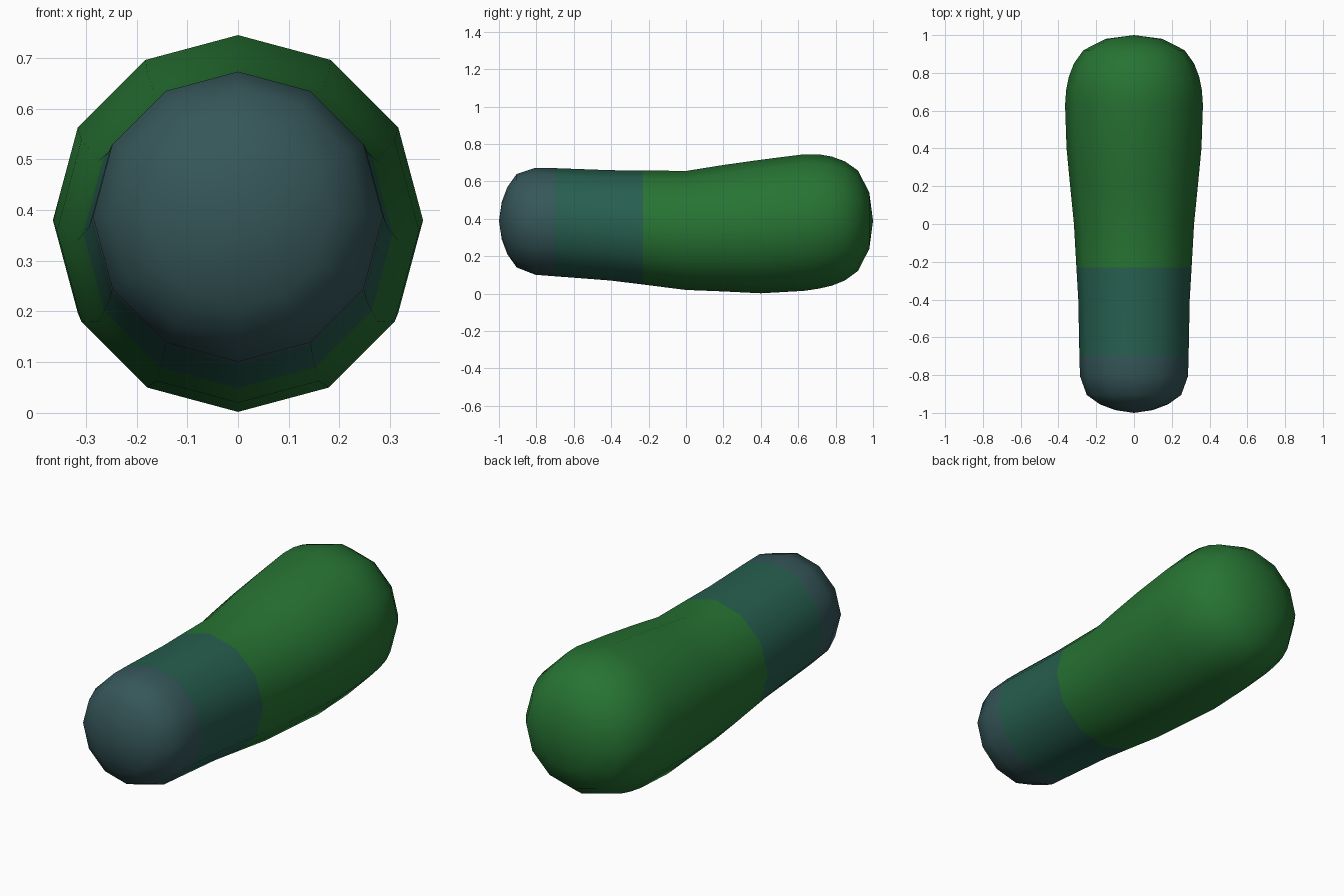
import bpy, bmesh, math

if "Cube" in bpy.data.objects:
    bpy.data.objects.remove(bpy.data.objects["Cube"])

SIDES = 12

def material(name, rgb):
    m = bpy.data.materials.new(name)
    m.diffuse_color = (*rgb, 1)
    m.use_nodes = True
    m.node_tree.nodes["Principled BSDF"].inputs["Base Color"].default_value = m.diffuse_color
    return m

mats = [material("slate grey", (0.036, 0.093, 0.100)),
        material("teal green", (0.020, 0.113, 0.078)),
        material("leaf green", (0.020, 0.172, 0.033))]

# Cross-sections along the body: y, centre height, radius
front_tip, back_tip = (-1.0, 0.39), (1.0, 0.39)
rings = [
    (-0.985, 0.39, 0.10), (-0.955, 0.39, 0.18), (-0.905, 0.39, 0.25),
    (-0.805, 0.387, 0.286), (-0.70, 0.382, 0.289), (-0.40, 0.365, 0.295),
    (-0.23, 0.354, 0.305), (0.0, 0.338, 0.318), (0.20, 0.350, 0.338),
    (0.40, 0.359, 0.357), (0.63, 0.380, 0.365), (0.71, 0.386, 0.359),
    (0.78, 0.388, 0.345), (0.85, 0.389, 0.318), (0.92, 0.39, 0.268),
    (0.98, 0.39, 0.15),
]

# Club-shaped body, lofted through the rings and closed at both tips
bm = bmesh.new()
loops = []
for y, z, r in rings:
    loops.append([bm.verts.new((r * math.sin(2 * math.pi * i / SIDES), y,
                                z + r * math.cos(2 * math.pi * i / SIDES)))
                  for i in range(SIDES)])
for a, b in zip(loops, loops[1:]):
    for i in range(SIDES):
        j = (i + 1) % SIDES
        bm.faces.new((a[i], a[j], b[j], b[i]))
for (y, z), loop in ((front_tip, loops[0]), (back_tip, loops[-1])):
    tip = bm.verts.new((0, y, z))
    for i in range(SIDES):
        bm.faces.new((tip, loop[i], loop[(i + 1) % SIDES]))
bmesh.ops.recalc_face_normals(bm, faces=bm.faces)

# Colour bands by position along the length
for f in bm.faces:
    y = f.calc_center_median().y
    f.material_index = 0 if y < -0.70 else 1 if y < -0.23 else 2
    f.smooth = True

mesh = bpy.data.meshes.new("banded_body")
bm.to_mesh(mesh)
bm.free()
for m in mats:
    mesh.materials.append(m)
body = bpy.data.objects.new("banded_body", mesh)
bpy.context.collection.objects.link(body)
